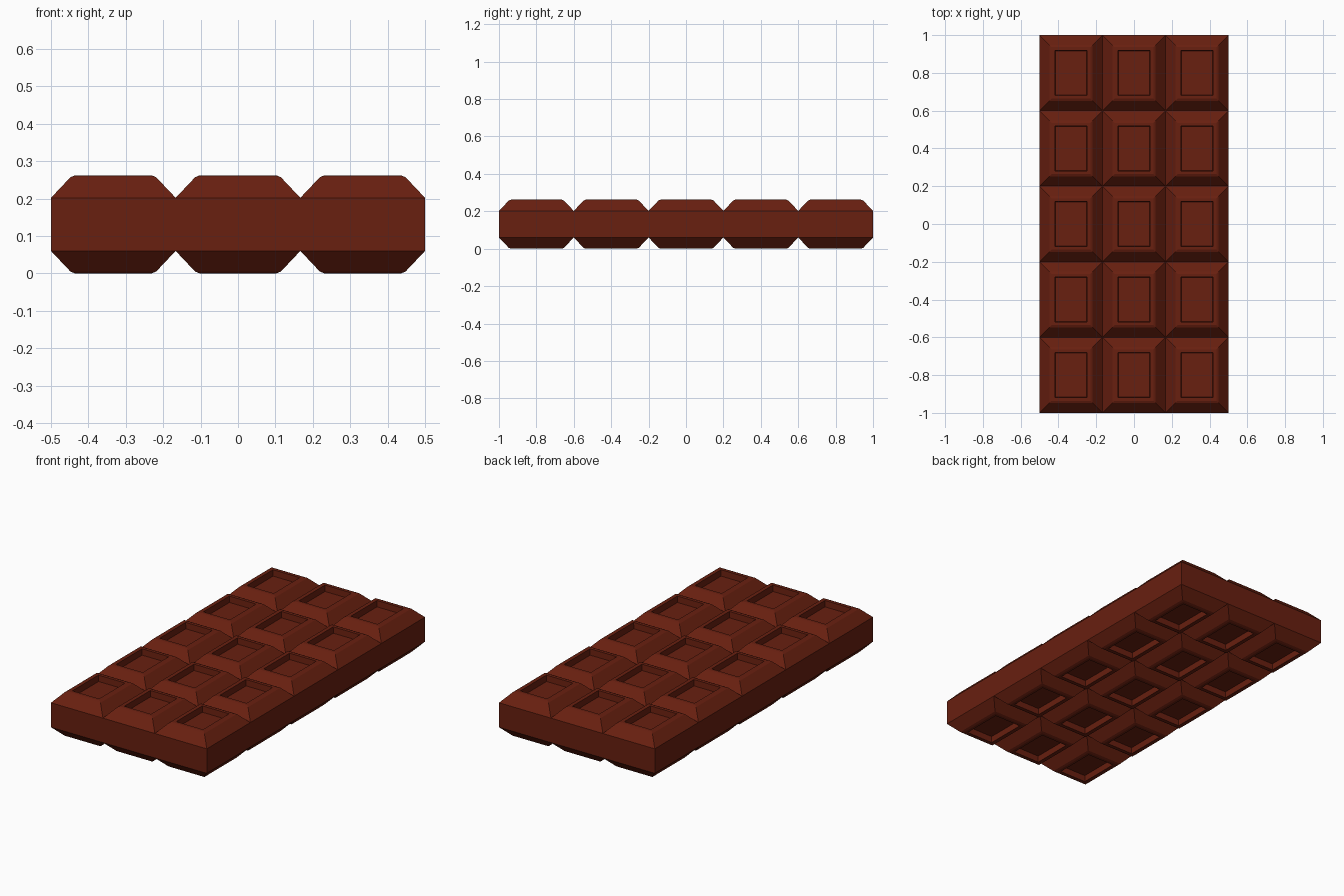
import bpy, bmesh

if "Cube" in bpy.data.objects:
    bpy.data.objects.remove(bpy.data.objects["Cube"])

NX, NY = 3, 5
CW, CL = 1 / NX, 2 / NY          # segment footprint
HEIGHT, EDGE = 0.262, 0.06       # total height, side wall start

# (inset, height above mid-plane edge): bevel, rounded rim, recess wall, recess floor
LOOPS = [(0.0, 0.202), (0.052, 0.257), (0.064, HEIGHT),
         (0.081, HEIGHT), (0.084, 0.227)]


def segment(bm, cx, cy, top):
    """One raised square with a recessed panel, facing up or down."""
    prev = None
    for inset, z in LOOPS:
        hx, hy = CW / 2 - inset, CL / 2 - inset
        z = z if top else HEIGHT - z
        ring = [bm.verts.new((cx + sx * hx, cy + sy * hy, z))
                for sx, sy in ((-1, -1), (1, -1), (1, 1), (-1, 1))]
        if prev:
            for i in range(4):
                j = (i + 1) % 4
                bm.faces.new((prev[i], prev[j], ring[j], ring[i]))
        prev = ring
    bm.faces.new(prev)


def wall(bm, a, b):
    """One piece of the vertical outer wall."""
    lo, hi = HEIGHT - LOOPS[0][1], LOOPS[0][1]
    bm.faces.new([bm.verts.new((*p, z)) for p, z in
                  ((a, lo), (b, lo), (b, hi), (a, hi))])


bm = bmesh.new()
# segments on both faces
for i in range(NX):
    for j in range(NY):
        for top in (True, False):
            segment(bm, -0.5 + (i + 0.5) * CW, -1 + (j + 0.5) * CL, top)
# outer walls
for s in (-1, 1):
    for i in range(NX):
        wall(bm, (-0.5 + i * CW, s), (-0.5 + (i + 1) * CW, s))
    for j in range(NY):
        wall(bm, (s * 0.5, -1 + j * CL), (s * 0.5, -1 + (j + 1) * CL))

bmesh.ops.remove_doubles(bm, verts=bm.verts, dist=0.0005)
bmesh.ops.recalc_face_normals(bm, faces=bm.faces)
mesh = bpy.data.meshes.new("chocolate_bar")
bm.to_mesh(mesh)
bm.free()

mat = bpy.data.materials.new("chocolate")
mat.diffuse_color = (0.14, 0.014, 0.005, 1)
mat.use_nodes = True
mat.node_tree.nodes["Principled BSDF"].inputs["Base Color"].default_value = mat.diffuse_color
mesh.materials.append(mat)
bar = bpy.data.objects.new("chocolate_bar", mesh)
bpy.context.collection.objects.link(bar)
